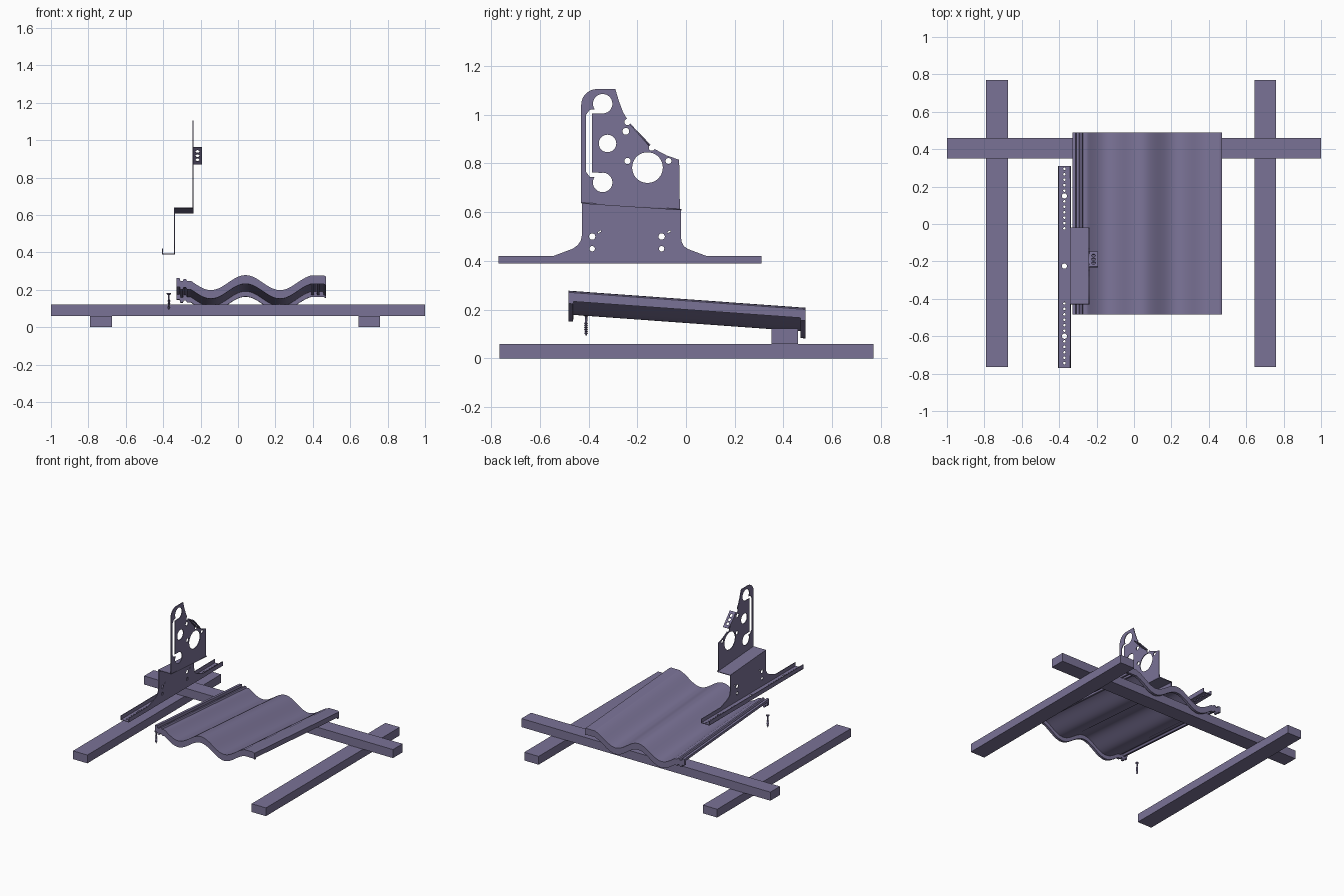
import bpy, math
from mathutils import Matrix

if "Cube" in bpy.data.objects:
    bpy.data.objects.remove(bpy.data.objects["Cube"])

mat = bpy.data.materials.new("slate_violet")
mat.diffuse_color = (0.195, 0.17, 0.305, 1)
mat.use_nodes = True
mat.node_tree.nodes["Principled BSDF"].inputs["Base Color"].default_value = mat.diffuse_color


def add_mesh(name, verts, faces, smooth=None):
    me = bpy.data.meshes.new(name)
    me.from_pydata(verts, [], faces)
    me.materials.append(mat)
    if smooth:
        me.shade_smooth()
        me.set_sharp_from_angle(angle=math.radians(smooth))
    ob = bpy.data.objects.new(name, me)
    bpy.context.collection.objects.link(ob)
    return ob


def box(name, x0, x1, y0, y1, z0, z1):
    v = [(x, y, z) for z in (z0, z1) for x, y in ((x0, y0), (x1, y0), (x1, y1), (x0, y1))]
    return add_mesh(name, v, [(3, 2, 1, 0), (4, 5, 6, 7), (0, 1, 5, 4),
                              (1, 2, 6, 5), (2, 3, 7, 6), (3, 0, 4, 7)])


def arc(cx, cy, r, a0, a1, n=12):
    return [(cx + r * math.cos(math.radians(a0 + (a1 - a0) * i / n)),
             cy + r * math.sin(math.radians(a0 + (a1 - a0) * i / n))) for i in range(n + 1)]


def hole(cx, cy, r, n=20):
    return arc(cx, cy, r, 0, 360 * (n - 1) / n, n - 1)


def plate(name, loops, matrix, half=0.0025):
    """Flat sheet: the first loop is the outline, the others are holes."""
    cu = bpy.data.curves.new(name, 'CURVE')
    cu.dimensions = '2D'
    cu.fill_mode = 'BOTH'
    cu.extrude = half
    for loop in loops:
        sp = cu.splines.new('POLY')
        sp.points.add(len(loop) - 1)
        for p, (u, v) in zip(sp.points, loop):
            p.co = (u, v, 0, 1)
        sp.use_cyclic_u = True
    tmp = bpy.data.objects.new(name + "_outline", cu)
    bpy.context.collection.objects.link(tmp)
    dg = bpy.context.evaluated_depsgraph_get()
    me = bpy.data.meshes.new_from_object(tmp.evaluated_get(dg))
    bpy.data.objects.remove(tmp)
    bpy.data.curves.remove(cu)
    me.transform(matrix)
    me.materials.clear()
    me.materials.append(mat)
    ob = bpy.data.objects.new(name, me)
    bpy.context.collection.objects.link(ob)
    return ob


def frame(origin, u, v, n):
    m = Matrix((u, v, n)).transposed().to_4x4()
    m.translation = origin
    return m


def upright(x):  # sheet lying in the y-z plane
    return frame((x, 0, 0), (0, 1, 0), (0, 0, 1), (1, 0, 0))


# Timber frame
box("left_rafter", -0.79, -0.675, -0.765, 0.77, 0, 0.06)
box("right_rafter", 0.645, 0.76, -0.765, 0.77, 0, 0.06)
box("batten", -1, 1, 0.35, 0.46, 0.06, 0.122)

# Roof tile: interlocking left edge, waves, flat right edge with ribs below
top = [(-0.33, 0.262), (-0.312, 0.262), (-0.308, 0.246), (-0.295, 0.246),
       (-0.29, 0.258), (-0.278, 0.258), (-0.272, 0.247), (-0.255, 0.248)]
top += [(x, 0.238 + 0.04 * math.cos(2 * math.pi * (x - 0.04) / 0.37))
        for x in [-0.245 + 0.625 * i / 60 for i in range(61)]]
thick = [0.018] * len(top)
for i, x in enumerate((0.39, 0.392, 0.405, 0.407, 0.42, 0.422, 0.435, 0.437, 0.455, 0.457, 0.47)):
    top.append((x, 0.277 if x < 0.46 else 0.271))
    thick.append(0.036 if i % 4 in (1, 2) else 0.018)

Y0, Y1, LIP = -0.483, 0.49, 0.02
sections = [(Y0, 0.046), (Y0 + LIP, 0.046), (Y0 + LIP + 0.001, 0),
            (Y1 - LIP - 0.001, 0), (Y1 - LIP, 0.046), (Y1, 0.046)]
n = len(top)
verts, faces = [], []
for y, lip in sections:
    drop = -0.07 * (y - Y0) / (Y1 - Y0)
    verts += [(x, y, z + drop) for x, z in top]
    verts += [(x, y, z + drop - max(t, lip)) for (x, z), t in zip(top, thick)]
for s in range(len(sections) - 1):
    a, b = s * 2 * n, (s + 1) * 2 * n
    for i in range(n - 1):
        faces.append((a + i, a + i + 1, b + i + 1, b + i))
        faces.append((a + n + i, b + n + i, b + n + i + 1, a + n + i + 1))
    faces.append((a, b, b + n, a + n))
    faces.append((a + n - 1, a + 2 * n - 1, b + 2 * n - 1, b + n - 1))
e = (len(sections) - 1) * 2 * n
for i in range(n - 1):
    faces.append((i, n + i, n + i + 1, i + 1))
    faces.append((e + i, e + i + 1, e + n + i + 1, e + n + i))
add_mesh("roof_tile", verts, faces, 30)

# Bracket rail: perforated floor and outer lip
holes = [hole(-0.372, y, 0.014) for y in (0.15, -0.225, -0.6)]
for start in (0.295, -0.425):
    for i in range(12):
        y = start - 0.029 * i
        if min(abs(y - 0.15), abs(y + 0.6)) > 0.02:
            holes.append(hole(-0.372, y, 0.007, 10))
plate("rail_floor", [[(-0.405, -0.77), (-0.338, -0.77), (-0.338, 0.31), (-0.405, 0.31)]] + holes,
      frame((0, 0, 0.3915), (1, 0, 0), (0, 1, 0), (0, 0, 1)))
box("rail_lip", -0.405, -0.4, -0.77, 0.31, 0.389, 0.42)

# Bracket lower wall with flared feet
wall = [(-0.77, 0.389), (0.31, 0.389), (0.31, 0.42), (0.085, 0.42), (0.01, 0.448)]
wall += [(-0.008, 0.46), (-0.018, 0.478), (-0.021, 0.5), (-0.021, 0.611), (-0.427, 0.638)]
wall += [(-0.427, 0.505), (-0.432, 0.483), (-0.445, 0.464), (-0.465, 0.45), (-0.545, 0.42), (-0.77, 0.42)]
holes = []
for y in (-0.385, -0.1):
    holes += [hole(y, 0.5, 0.013), hole(y, 0.45, 0.011),
              [(y + 0.024, 0.513), (y + 0.037, 0.52), (y + 0.037, 0.526), (y + 0.024, 0.519)]]
plate("lower_wall", [wall] + holes, upright(-0.34))

# Sloping shelf joining the two walls
d = math.hypot(0.41, 0.027)
plate("shelf", [[(-0.3425, -0.43), (-0.2375, -0.43), (-0.2375, d - 0.43), (-0.3425, d - 0.43)]],
      frame((0, 0, 0.609), (1, 0, 0), (0, 0.41 / d, -0.027 / d), (0, 0.027 / d, 0.41 / d)))

# Bracket upper plate with notched edge, round holes and a C-shaped slot
outline = [(-0.025, 0.61), (-0.028, 0.815), (-0.08, 0.833), (-0.125, 0.857)]
outline += arc(-0.14, 0.865, 0.013, -25, -245)
outline += arc(-0.24, 0.97, 0.013, -30, -260)
outline += [(-0.258, 1.01), (-0.275, 1.055), (-0.29, 1.105)]
outline += arc(-0.365, 1.04, 0.065, 90, 180) + [(-0.43, 0.637)]
slot = arc(-0.342, 1.045, 0.04, -100, 215, 24)
slot += [(-0.395, 1.02), (-0.41, 1.0), (-0.41, 0.765), (-0.395, 0.745)]
slot += arc(-0.342, 0.722, 0.04, 145, 460, 24) + [(-0.385, 0.763), (-0.385, 1.005)]
holes = [hole(-0.322, 0.882, 0.036, 28), hole(-0.158, 0.783, 0.063, 36),
         hole(-0.24, 0.81, 0.013), hole(-0.072, 0.81, 0.012), hole(-0.247, 0.932, 0.014)]
plate("upper_plate", [outline, slot] + holes, upright(-0.24))

# Folded tab on the diagonal edge
L = math.hypot(0.08, 0.09)
c, s = 0.08 / L, 0.09 / L
plate("folded_tab", [[(0, 0), (0.05, 0), (0.05, L), (0, L)]] +
      [hole(0.026, L * f, 0.011, 16) for f in (0.25, 0.5, 0.75)],
      frame((-0.2425, -0.23, 0.962), (1, 0, 0), (0, c, -s), (0, s, c)))

# Screw: flat head, plain shank, ridged thread, pointed tip
prof = [(0, 0.182), (0.011, 0.182), (0.011, 0.176), (0.005, 0.171), (0.005, 0.152)]
for i in range(6):
    z = 0.148 - 0.008 * i
    prof += [(0.004, z), (0.008, z - 0.004)]
prof += [(0.004, 0.099), (0, 0.09)]
SEG = 12
verts = [(-0.37 + r * math.cos(2 * math.pi * k / SEG), -0.41 + r * math.sin(2 * math.pi * k / SEG), z)
         for r, z in prof[1:-1] for k in range(SEG)]
rings = len(prof) - 2
faces = [(i * SEG + k, (i + 1) * SEG + k, (i + 1) * SEG + (k + 1) % SEG, i * SEG + (k + 1) % SEG)
         for i in range(rings - 1) for k in range(SEG)]
faces.append(tuple(range(SEG)))
verts.append((-0.37, -0.41, prof[-1][1]))
faces += [((rings - 1) * SEG + k, len(verts) - 1, (rings - 1) * SEG + (k + 1) % SEG) for k in range(SEG)]
add_mesh("screw", verts, faces, 30)
